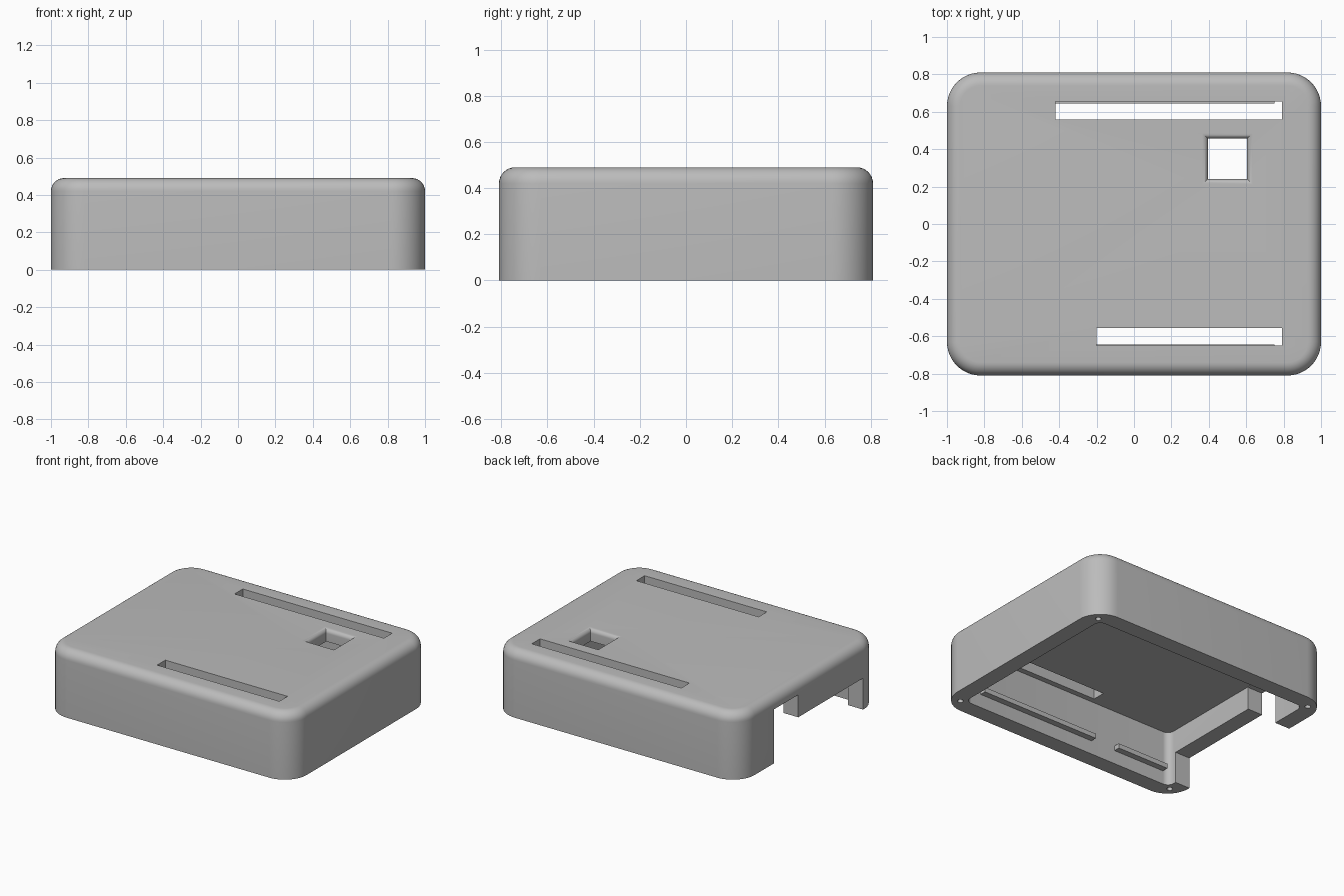
import bpy, bmesh
from math import cos, sin, pi

cube = bpy.data.objects.get("Cube")
if cube:
    bpy.data.objects.remove(cube, do_unlink=True)

grey = bpy.data.materials.new("plain_grey")
grey.use_nodes = True
GREY = (0.5, 0.5, 0.5, 1)
grey.diffuse_color = GREY
grey.node_tree.nodes["Principled BSDF"].inputs["Base Color"].default_value = GREY


def finish(name, bm):
    bmesh.ops.recalc_face_normals(bm, faces=bm.faces)
    mesh = bpy.data.meshes.new(name)
    bm.to_mesh(mesh)
    bm.free()
    mesh.materials.append(grey)
    obj = bpy.data.objects.new(name, mesh)
    bpy.context.collection.objects.link(obj)
    return obj


def box(name, x, y, z, corner=0, top=0):
    """Box between (min, max) pairs, with rounded upright and top edges."""
    bm = bmesh.new()
    bmesh.ops.create_cube(bm, size=1)
    for v in bm.verts:
        for i, (low, high) in enumerate((x, y, z)):
            v.co[i] = high if v.co[i] > 0 else low
    if corner:
        upright = [e for e in bm.edges
                   if abs(e.verts[0].co.z - e.verts[1].co.z) > 0.01]
        bmesh.ops.bevel(bm, geom=upright, offset=corner, segments=12,
                        profile=0.5, affect='EDGES')
    if top:
        rim = [e for e in bm.edges
               if all(v.co.z > z[1] - 0.001 for v in e.verts)]
        bmesh.ops.bevel(bm, geom=rim, offset=top, segments=8,
                        profile=0.5, affect='EDGES')
    return finish(name, bm)


def flared_hole(name, cx, cy, hx, hy, top, r):
    """Rectangular cutter whose mouth opens out in a quarter round."""
    sections = [(top - 0.2, 0)]
    for i in range(9):
        a = i / 8 * pi / 2
        sections.append((top - r + r * sin(a), r * (1 - cos(a))))
    sections.append((top + 0.05, r))
    bm = bmesh.new()
    rings = [[bm.verts.new((cx + sx * (hx + o), cy + sy * (hy + o), z))
              for sx, sy in ((-1, -1), (1, -1), (1, 1), (-1, 1))]
             for z, o in sections]
    for a, b in zip(rings, rings[1:]):
        for i in range(4):
            j = (i + 1) % 4
            bm.faces.new((a[i], a[j], b[j], b[i]))
    bm.faces.new(rings[0])
    bm.faces.new(rings[-1])
    return finish(name, bm)


def screw_hole(name, x, y):
    bm = bmesh.new()
    bmesh.ops.create_cone(bm, cap_ends=True, segments=20, radius1=0.02,
                          radius2=0.02, depth=0.4)
    bmesh.ops.translate(bm, verts=bm.verts, vec=(x, y, 0))
    return finish(name, bm)


# Outer shell
shell = box("case_shell", (-1, 1), (-0.81, 0.81), (0, 0.49), 0.18, 0.07)

cutters = [
    # Open underside
    box("cavity", (-0.88, 0.88), (-0.69, 0.69), (-0.2, 0.4), 0.05),
    # Long connector slots in the lid
    box("back_slot", (-0.42, 0.79), (0.56, 0.655), (0.3, 0.6)),
    box("front_slot", (-0.2, 0.79), (-0.65, -0.555), (0.3, 0.6)),
    # Port openings in the end wall
    box("tall_port", (-1.2, -0.8), (0.13, 0.41), (-0.1, 0.395)),
    box("wide_port", (-1.2, -0.8), (-0.62, 0.14), (-0.1, 0.23)),
    # Button window
    flared_hole("button_window", 0.5, 0.348, 0.105, 0.108, 0.49, 0.03),
]
# Corner screw holes
for sx in (-1, 1):
    for sy in (-1, 1):
        cutters.append(screw_hole("screw_hole", sx * 0.907, sy * 0.712))

bpy.context.view_layer.objects.active = shell
for cutter in cutters:
    cutter.hide_render = True
    mod = shell.modifiers.new(cutter.name, 'BOOLEAN')
    mod.operation = 'DIFFERENCE'
    mod.solver = 'EXACT'
    mod.object = cutter
    bpy.ops.object.modifier_apply(modifier=mod.name)
    bpy.data.objects.remove(cutter, do_unlink=True)

# Board-holding ridges along the long walls
box("front_ridge", (-0.21, 0.75), (-0.7, -0.645), (0.1, 0.135))
box("front_short_ridge", (-0.83, -0.41), (-0.7, -0.645), (0.1, 0.135))
box("back_ridge", (-0.83, 0.75), (0.645, 0.7), (0.1, 0.135))

bpy.ops.object.select_all(action='DESELECT')
shell.select_set(True)
bpy.ops.object.shade_smooth_by_angle(angle=pi / 6)
